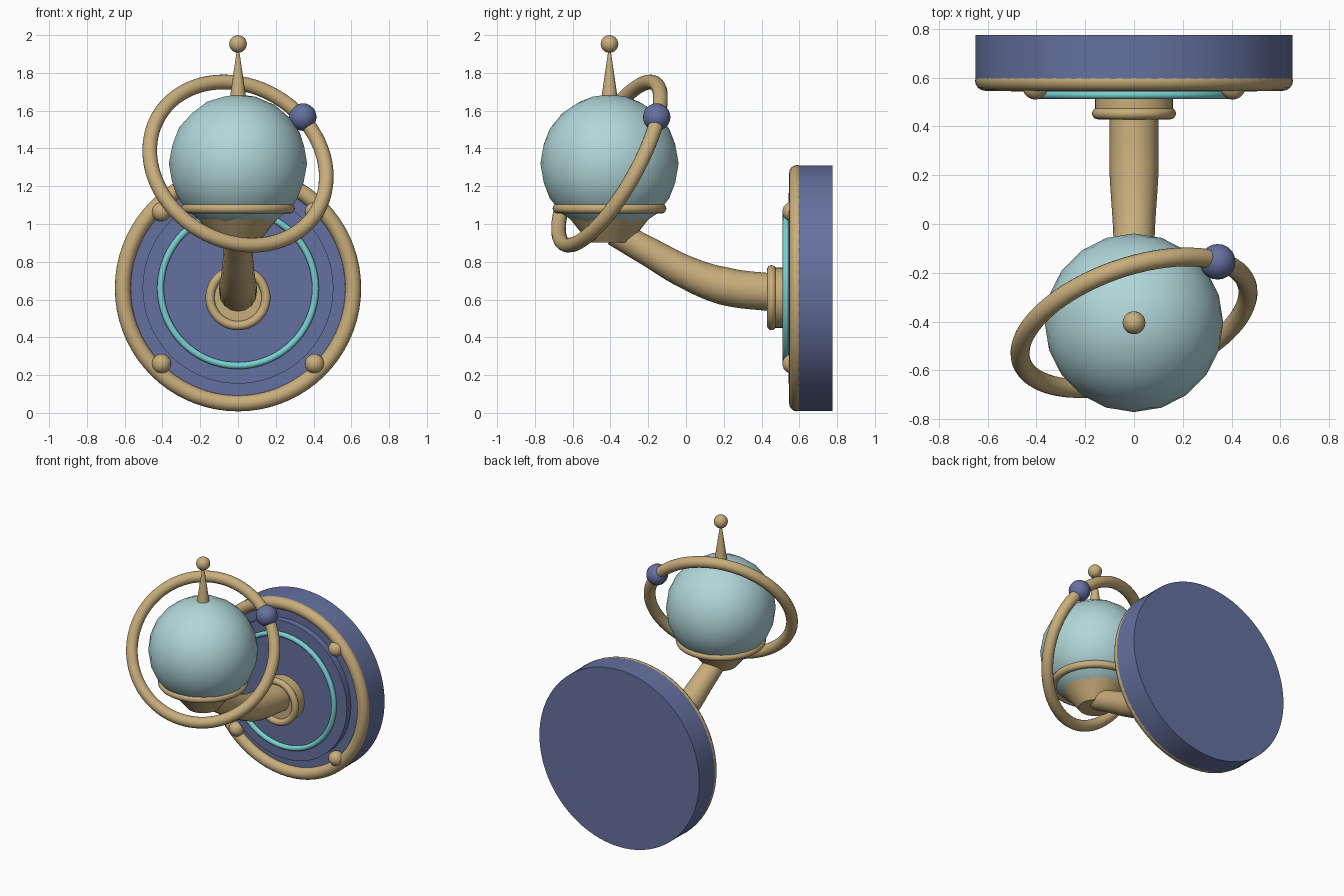
import bpy
import math
from mathutils import Vector

cube = bpy.data.objects.get("Cube")
if cube:
    bpy.data.objects.remove(cube, do_unlink=True)


def material(name, rgb):
    m = bpy.data.materials.new(name)
    m.use_nodes = True
    color = (*rgb, 1)
    m.diffuse_color = color
    m.node_tree.nodes["Principled BSDF"].inputs["Base Color"].default_value = color
    return m


GOLD = material("warm gold", (0.58, 0.42, 0.2))
BLUE = material("slate blue", (0.13, 0.165, 0.35))
PALE = material("pale aqua", (0.44, 0.68, 0.7))
CYAN = material("bright cyan", (0.19, 0.64, 0.64))

BACK = Vector((0, 1, 0))
UP = Vector((0, 0, 1))


def finish(name, mat, axis=None):
    """Name, colour, aim (local z along axis) and smooth the active object."""
    ob = bpy.context.object
    ob.name = ob.data.name = name
    ob.data.materials.append(mat)
    if axis is not None:
        ob.rotation_euler = axis.to_track_quat('Z', 'Y').to_euler()
    bpy.ops.object.shade_smooth_by_angle(angle=math.radians(40))
    return ob


def ball(name, mat, center, r, detail=3):
    bpy.ops.mesh.primitive_ico_sphere_add(subdivisions=detail, radius=r, location=center)
    return finish(name, mat)


def ring(name, mat, center, axis, major, minor):
    bpy.ops.mesh.primitive_torus_add(location=center, major_radius=major, minor_radius=minor,
                                     major_segments=72, minor_segments=16)
    return finish(name, mat, axis)


def cone(name, mat, base, axis, length, r1, r2, sides=64):
    center = Vector(base) + axis * length / 2
    bpy.ops.mesh.primitive_cone_add(vertices=sides, radius1=r1, radius2=r2,
                                    depth=length, location=center)
    return finish(name, mat, axis)


# Wall plate with raised face, rim, glowing ring and four studs
HUB = 0.66
cone("wall_plate", BLUE, (0, 0.59, HUB), BACK, 0.185, 0.65, 0.65, 96)
cone("raised_face", BLUE, (0, 0.543, HUB), BACK, 0.06, 0.505, 0.505, 96)
ring("plate_rim", GOLD, (0, 0.588, HUB), BACK, 0.61, 0.042)
ring("glow_ring", CYAN, (0, 0.53, HUB), BACK, 0.41, 0.018)
for side, x in (("left", 0.405), ("right", -0.405)):
    for level, dz in (("upper", 0.405), ("lower", -0.4)):
        ball(f"{level}_{side}_stud", GOLD, (x, 0.562, HUB + dz), 0.052)

# Arm mount
cone("arm_flange", GOLD, (0, 0.455, 0.61), BACK, 0.1, 0.16, 0.16, 32)
ring("flange_ring", GOLD, (0, 0.453, 0.61), BACK, 0.148, 0.024)

# Curved tapering arm, swept along a smooth path
curve = bpy.data.curves.new("arm", 'CURVE')
curve.dimensions = '3D'
curve.bevel_depth = 1
curve.bevel_resolution = 6
curve.use_fill_caps = True
spline = curve.splines.new('BEZIER')
path = [(0.48, 0.635, 0.1), (0.2, 0.672, 0.1), (0, 0.745, 0.087),
        (-0.2, 0.855, 0.077), (-0.38, 0.955, 0.07)]
spline.bezier_points.add(len(path) - 1)
for point, (y, z, r) in zip(spline.bezier_points, path):
    point.co = (0, y, z)
    point.radius = r
    point.handle_left_type = point.handle_right_type = 'AUTO'
arm_curve = bpy.data.objects.new("arm", curve)
bpy.context.collection.objects.link(arm_curve)
bpy.ops.object.select_all(action='DESELECT')
arm_curve.select_set(True)
bpy.context.view_layer.objects.active = arm_curve
bpy.ops.object.convert(target='MESH')
finish("arm", GOLD)

# Globe in its cup and collar
GLOBE = Vector((0, -0.405, 1.32))
cone("globe_cup", GOLD, (0, GLOBE.y, 0.903), UP, 0.125, 0.11, 0.21, 24)
ball("globe", PALE, GLOBE, 0.366)
ring("globe_collar", GOLD, (0, GLOBE.y, 1.082), UP, 0.275, 0.026)

# Finial
cone("finial_spike", GOLD, (0, GLOBE.y, 1.66), UP, 0.27, 0.044, 0.005, 24)
ball("finial_ball", GOLD, (0, GLOBE.y, 1.953), 0.047)

# Tilted orbit ring with a small moon
tilt = Vector((-0.293, 0.834, -0.468)).normalized()
ring("orbit_ring", GOLD, GLOBE, tilt, 0.489, 0.039)
ball("moon", BLUE, GLOBE + Vector((0.343, 0.25, 0.246)), 0.073)
